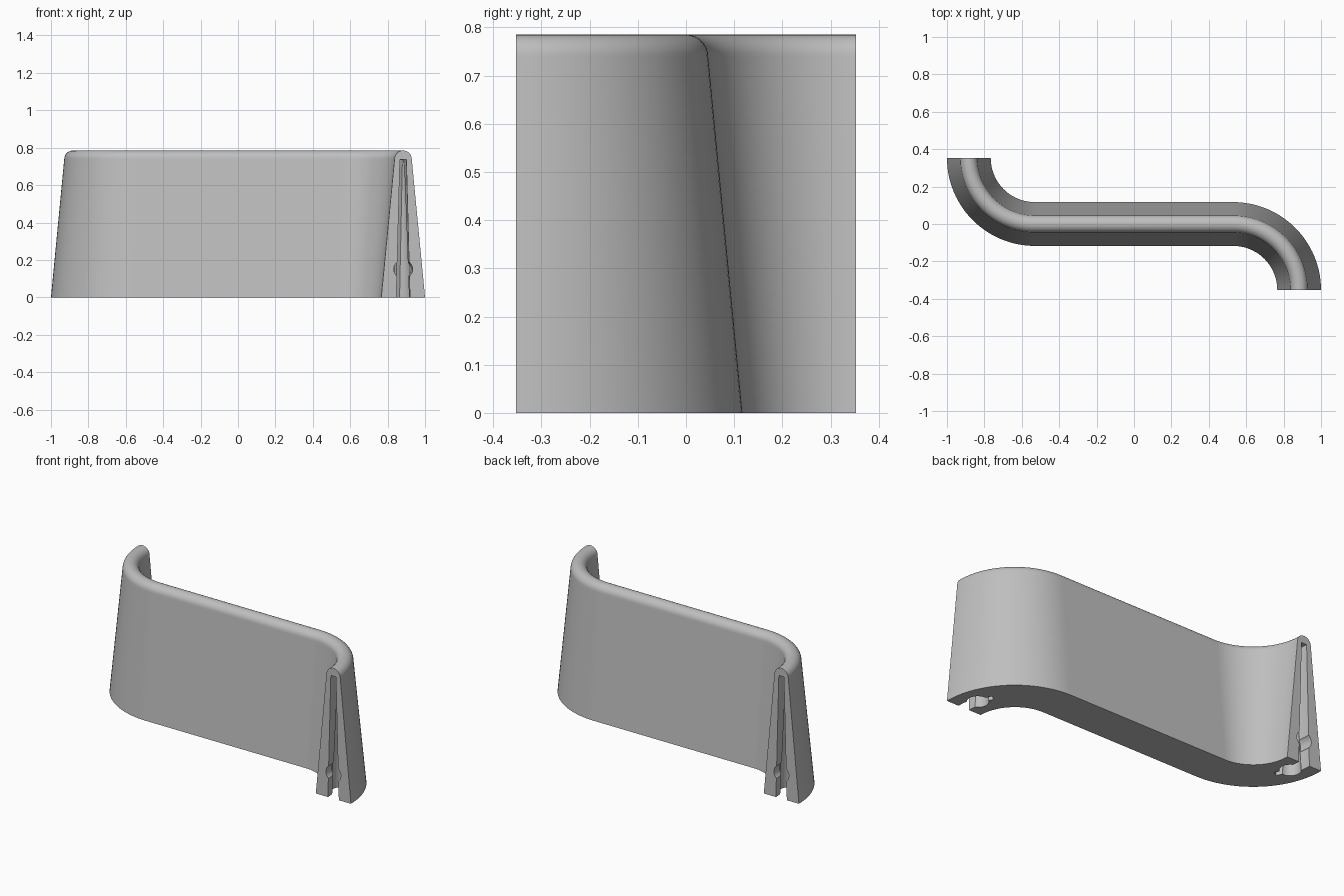
import bpy
import bmesh
from math import sin, cos, pi

if "Cube" in bpy.data.objects:
    bpy.data.objects.remove(bpy.data.objects["Cube"], do_unlink=True)

HALF_STRAIGHT, BEND = 0.53, 0.353
HEIGHT, BASE, TIP = 0.785, 0.117, 0.046

grey = bpy.data.materials.new("plain grey")
grey.use_nodes = True
grey.diffuse_color = (0.52, 0.52, 0.52, 1)
grey.node_tree.nodes["Principled BSDF"].inputs["Base Color"].default_value = grey.diffuse_color


def make_object(name, bm):
    bmesh.ops.recalc_face_normals(bm, faces=bm.faces)
    mesh = bpy.data.meshes.new(name)
    bm.to_mesh(mesh)
    bm.free()
    mesh.materials.append(grey)
    obj = bpy.data.objects.new(name, mesh)
    bpy.context.collection.objects.link(obj)
    return obj


def bend_point(side, angle):
    """Point and sideways normal on one bend; angle 0 meets the straight."""
    nx, ny = sin(angle), cos(angle)
    return (side * (HALF_STRAIGHT + BEND * nx), side * BEND * (ny - 1), nx, ny)


def end_path(side, depth, steps=12):
    """Path that starts just outside an end and follows the bend inward."""
    angles = [pi / 2 - depth / BEND * i / steps for i in range(steps + 1)]
    path = [bend_point(side, a) for a in angles]
    x, y, nx, ny = path[0]
    return [(x, y - side * 0.02, nx, ny)] + path


def sweep(name, path, section):
    """Carry a closed (sideways, height) section along a level path."""
    bm = bmesh.new()
    rings = [[bm.verts.new((x + nx * u, y + ny * u, z)) for u, z in section]
             for x, y, nx, ny in path]
    n = len(section)
    for a, b in zip(rings, rings[1:]):
        for i in range(n):
            j = (i + 1) % n
            bm.faces.new((a[i], a[j], b[j], b[i]))
    bm.faces.new(rings[0])
    bm.faces.new(rings[-1][::-1])
    return make_object(name, bm)


def taper(low, high, top):
    return [(-low, -0.02), (low, -0.02), (high, top), (-high, top)]


# S-shaped wall with a tapered, round-topped section
STEPS = 28
bend = [pi / 2 * i / STEPS for i in range(STEPS + 1)]
right_half = [bend_point(1, a) for a in bend]
left_half = [(x, y, -nx * -1, ny) for x, y, nx, ny in
             (bend_point(-1, a) for a in reversed(bend))]
round_top = [(TIP * cos(pi * i / 16), HEIGHT - TIP + TIP * sin(pi * i / 16))
             for i in range(17)]
wall = sweep("curved_wall", left_half + right_half,
             [(-BASE, 0), (BASE, 0)] + round_top)

# Openings in both ends: neck, narrow slot, tapered socket and round recess
cutters = []
for side in (-1, 1):
    cutters.append(sweep("neck_cutter", end_path(side, 0.09), taper(0.037, 0.017, 0.738)))
    cutters.append(sweep("slot_cutter", end_path(side, 0.19), taper(0.016, 0.0145, 0.733)))
    x, y, nx, ny = bend_point(side, pi / 2 - 0.1 / BEND)
    bm = bmesh.new()
    bmesh.ops.create_cone(bm, cap_ends=True, segments=32, radius1=0.06,
                          radius2=0.02, depth=0.74)
    bmesh.ops.translate(bm, verts=bm.verts, vec=(x, y, 0.35))
    cutters.append(make_object("socket_cutter", bm))
    recess = [(0.05 * cos(2 * pi * i / 32), 0.15 + 0.05 * sin(2 * pi * i / 32))
              for i in range(32)]
    cutters.append(sweep("recess_cutter", end_path(side, 0.07), recess))

bpy.ops.object.select_all(action="DESELECT")
bpy.context.view_layer.objects.active = wall
wall.select_set(True)
for cutter in cutters:
    cutter.hide_render = True
    mod = wall.modifiers.new("opening", "BOOLEAN")
    mod.operation = "DIFFERENCE"
    mod.solver = "EXACT"
    mod.object = cutter
    bpy.ops.object.modifier_apply(modifier=mod.name)
for cutter in cutters:
    bpy.data.objects.remove(cutter, do_unlink=True)

bpy.ops.object.shade_smooth_by_angle(angle=pi / 6)
